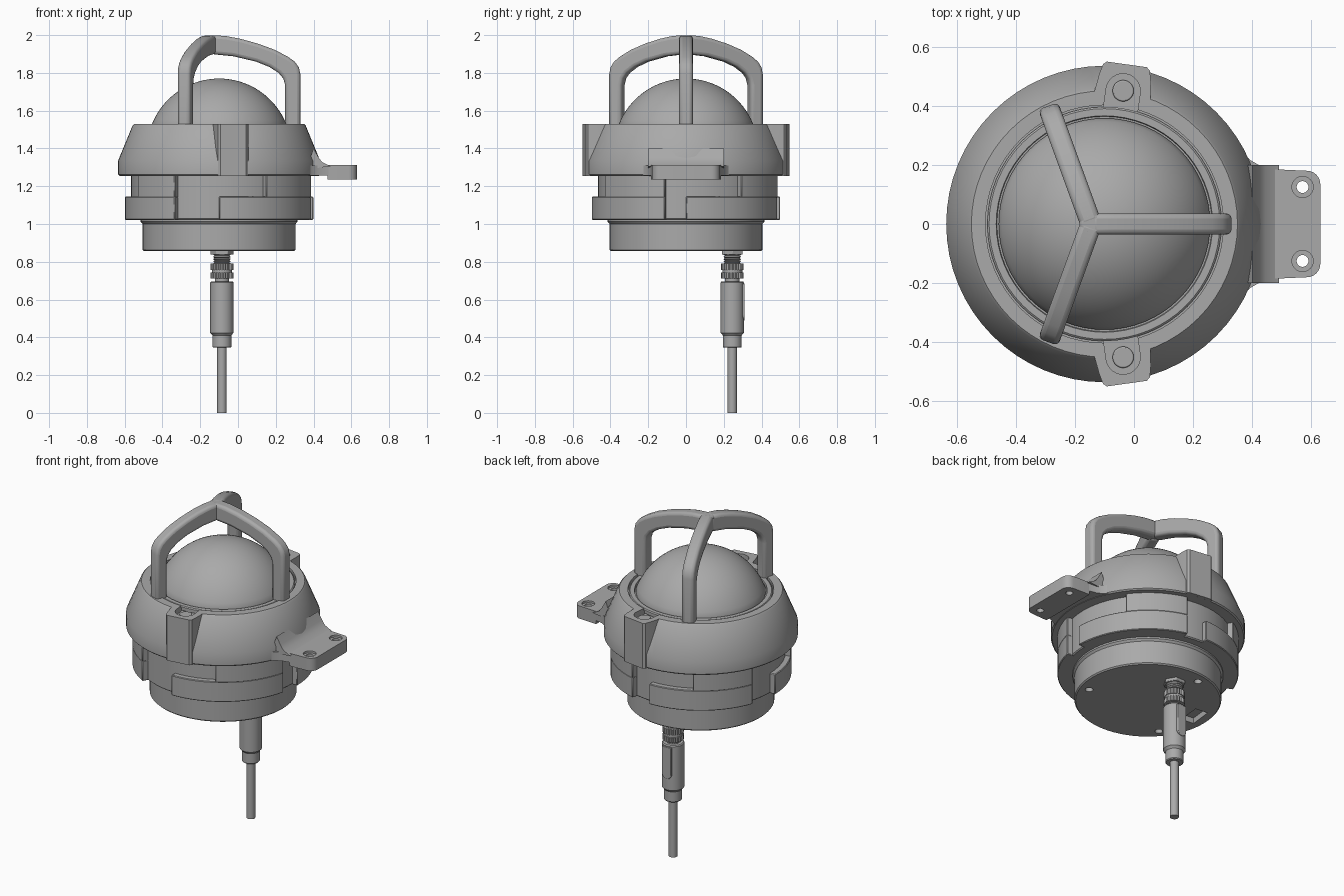
import bpy, bmesh
from math import sin, cos, pi, radians
from mathutils import Matrix, Vector

if "Cube" in bpy.data.objects:
    bpy.data.objects.remove(bpy.data.objects["Cube"])

grey = bpy.data.materials.new("satin_grey")
grey.use_nodes = True
grey.diffuse_color = (0.4, 0.4, 0.4, 1)
grey.node_tree.nodes["Principled BSDF"].inputs["Base Color"].default_value = (0.4, 0.4, 0.4, 1)

AXIS = Matrix.Translation((-0.1, 0, 0))
CABLE = Matrix.Translation((-0.085, 0.245, 0))


def turn(deg, base=AXIS):
    return base @ Matrix.Rotation(radians(deg), 4, 'Z')


def finish(name, bm, matrix, bevel=0, segments=2):
    bmesh.ops.recalc_face_normals(bm, faces=bm.faces)
    mesh = bpy.data.meshes.new(name)
    bm.transform(matrix)
    bm.to_mesh(mesh)
    bm.free()
    mesh.materials.append(grey)
    ob = bpy.data.objects.new(name, mesh)
    bpy.context.collection.objects.link(ob)
    if bevel:
        mod = ob.modifiers.new("bevel", 'BEVEL')
        mod.width, mod.segments = bevel, segments
        mod.limit_method, mod.angle_limit = 'ANGLE', radians(50)
    shade(ob)
    return ob


def shade(ob):
    bpy.ops.object.select_all(action='DESELECT')
    ob.select_set(True)
    bpy.context.view_layer.objects.active = ob
    bpy.ops.object.shade_smooth_by_angle(angle=radians(32))


def prism(name, outline, lo, hi, matrix=Matrix(), bevel=0, segments=2):
    """Extrude a flat outline from lo to hi."""
    bm = bmesh.new()
    face = bm.faces.new([bm.verts.new((x, y, lo)) for x, y in outline])
    new = bmesh.ops.extrude_face_region(bm, geom=[face])["geom"]
    bmesh.ops.translate(bm, vec=(0, 0, hi - lo),
                        verts=[v for v in new if isinstance(v, bmesh.types.BMVert)])
    return finish(name, bm, matrix, bevel, segments)


def lathe(name, profile, matrix=AXIS, sides=64):
    """Spin a radius/height profile that starts and ends on the axis."""
    bm = bmesh.new()
    verts = [bm.verts.new((r, 0, z)) for r, z in profile]
    edges = [bm.edges.new(p) for p in zip(verts, verts[1:])]
    bmesh.ops.spin(bm, geom=verts + edges, cent=(0, 0, 0), axis=(0, 0, 1),
                   angle=2 * pi, steps=sides, use_merge=False)
    bmesh.ops.remove_doubles(bm, verts=bm.verts, dist=1e-5)
    return finish(name, bm, matrix)


def arc(r, a0, a1, n, cx=0, cy=0):
    return [(cx + r * cos(radians(a0 + (a1 - a0) * i / n)),
             cy + r * sin(radians(a0 + (a1 - a0) * i / n))) for i in range(n + 1)]


def combine(target, tool, operation):
    """Apply a boolean and discard the tool."""
    tool.hide_render = True
    bpy.context.view_layer.objects.active = target
    mod = target.modifiers.new("cut", 'BOOLEAN')
    mod.object, mod.operation, mod.solver = tool, operation, 'EXACT'
    bpy.ops.object.modifier_apply(modifier=mod.name)
    bpy.data.objects.remove(tool)
    shade(target)


# Sloped collar with bolt bosses and open pockets
collar = lathe("collar", [(0, 1.255), (0.528, 1.255), (0.535, 1.262), (0.535, 1.335),
                          (0.458, 1.522), (0.45, 1.53), (0.402, 1.53), (0.402, 1.514), (0, 1.514)])
for angle in (82, -82):
    boss = prism("boss", [(0.41, -0.1), (0.5, -0.088), (0.535, -0.08), (0.545, -0.068),
                          (0.545, 0.068), (0.535, 0.08), (0.5, 0.088), (0.41, 0.1)],
                 1.2551, 1.5301, turn(angle))
    combine(collar, boss, 'UNION')
    pocket = prism("pocket", [(0.375, 0.058), (0.375, -0.058)]
                   + arc(0.058, -90, 90, 12, 0.455), 1.495, 1.6, turn(angle))
    combine(collar, pocket, 'DIFFERENCE')
    prism("collar_bolt", arc(0.036, 0, 345, 23, 0.455), 1.48, 1.515, turn(angle), 0.004)

# Seat ring and dome
lathe("seat_ring", [(0, 1.5), (0.396, 1.5), (0.396, 1.52), (0.39, 1.525),
                    (0.366, 1.525), (0.362, 1.508), (0, 1.508)])
dome_r, dome_z = 0.383, 1.387
lathe("dome", [(0, 1.49), (0.357, 1.49)]
      + [(dome_r * cos(a), dome_z + dome_r * sin(a))
         for a in (radians(21 + 69 * i / 16) for i in range(16))] + [(0, dome_z + dome_r)])


# Three guard arms meeting above the dome
def guard_arm(angle, length):
    k = length / 0.475
    top = [(0, 2.0), (0.08, 1.995), (0.16, 1.98), (0.25, 1.955), (0.34, 1.922), (0.41, 1.885),
           (0.445, 1.86), (0.467, 1.83), (0.475, 1.795), (0.475, 1.505)]
    under = [(0.395, 1.505), (0.395, 1.735), (0.385, 1.77), (0.36, 1.8), (0.31, 1.832),
             (0.24, 1.86), (0.12, 1.888), (0, 1.9)]
    hub = Matrix.Translation((-0.145, 0, 0))
    prism("guard_arm", [(x * k, z) for x, z in top + under], -0.036, 0.036,
          turn(angle, hub) @ Matrix.Rotation(pi / 2, 4, 'X'), 0.018, 3)


guard_arm(0, 0.475)
guard_arm(110, 0.425)
guard_arm(-110, 0.425)
prism("guard_hub", arc(0.04, 0, 330, 11), 1.905, 1.998, Matrix.Translation((-0.145, 0, 0)), 0.01)

# Mounting lug with a flared neck, thicker pad and countersunk holes
half = [(0.2, 0.3), (0.34, 0.285), (0.365, 0.245), (0.395, 0.215), (0.43, 0.195), (0.48, 0.185)]
mirror = lambda pts: pts + [(x, -y) for x, y in reversed(pts)]
prism("lug_neck", mirror(half), 1.257, 1.31)
pad = prism("lug_pad", mirror([(0.475, 0.185)] + arc(0.045, 90, 0, 6, 0.585, 0.135)), 1.235, 1.312)
for y in (0.125, -0.125):
    spot = Matrix.Translation((0.57, y, 0))
    combine(pad, prism("hole", arc(0.02, 0, 345, 23), 1.2, 1.4, spot), 'DIFFERENCE')
    combine(pad, prism("sink", arc(0.036, 0, 345, 23), 1.3, 1.4, spot), 'DIFFERENCE')
prism("lug_fillet", [(0.36, 1.29), (0.4, 1.4), (0.425, 1.355), (0.445, 1.328), (0.49, 1.305)],
      -0.2, 0.2, Matrix.Rotation(pi / 2, 4, 'X'))

# Locking body with stepped bayonet blocks
lathe("locking_body", [(0, 1.022), (0.46, 1.022), (0.466, 1.028), (0.466, 1.26), (0, 1.26)])


def block(name, a0, a1, lo, hi):
    prism(name, arc(0.499, a0, a1, 16) + arc(0.45, a1, a0, 16), lo, hi, AXIS, 0.004, 1)


for start, step, end in ((0, 36, 76), (90, 120, 160), (180, 210, 242), (270, 300, 347)):
    block("bayonet_foot", start, end, 1.022, 1.145)
    block("bayonet_wall", step, end, 1.14, 1.258)

# Lower base with screw holes and a service slot underneath
base = lathe("base", [(0, 0.856), (0.398, 0.856), (0.405, 0.863), (0.405, 1.0),
                      (0.415, 1.012), (0.415, 1.03), (0, 1.03)])
for angle in (-20, 103, 220):
    combine(base, prism("screw_hole", arc(0.022, 0, 337.5, 15, 0.345), 0.8, 0.89, turn(angle)),
            'DIFFERENCE')
combine(base, prism("slot", [(0.27, -0.07), (0.35, -0.07), (0.35, 0.07), (0.27, 0.07)],
                    0.8, 0.89, turn(174)), 'DIFFERENCE')

# Cable, sleeve and connector
lathe("cable", [(0, 0), (0.025, 0), (0.025, 0.36), (0, 0.36)], CABLE, 24)
lathe("cable_sleeve", [(0, 0.345), (0.046, 0.345), (0.05, 0.35), (0.05, 0.41), (0.056, 0.418),
                       (0.062, 0.424), (0.062, 0.69), (0.057, 0.696), (0, 0.696)], CABLE, 32)
prism("sleeve_clip", arc(0.03, 180, 360, 10, 0, 0.52) + [(0.03, 0.685), (-0.03, 0.685)],
      -0.066, -0.045, CABLE @ Matrix.Rotation(pi / 2, 4, 'X'), 0.003)
lathe("connector_neck", [(0, 0.69), (0.038, 0.69), (0.038, 0.8), (0, 0.8)], CABLE, 24)

# Knurled coupling nut with two ribbed bands
for lo, hi in ((0.712, 0.742), (0.757, 0.792)):
    ribs = [((0.06 - 0.005 * (i % 2)) * cos(pi * i / 24),
             (0.06 - 0.005 * (i % 2)) * sin(pi * i / 24)) for i in range(48)]
    prism("knurled_band", ribs, lo, hi, CABLE)
lathe("coupling_core", [(0, 0.72), (0.053, 0.72), (0.053, 0.785), (0, 0.785)], CABLE, 32)

# Threaded stub and hex nut against the base
thread = [(0.047 - 0.008 * (i % 2), 0.79 + 0.006 * i) for i in range(10)]
lathe("thread", [(0, 0.79)] + thread + [(0, 0.844)], CABLE, 24)
prism("hex_nut", arc(0.062, 0, 300, 5), 0.838, 0.86, CABLE, 0.003)
